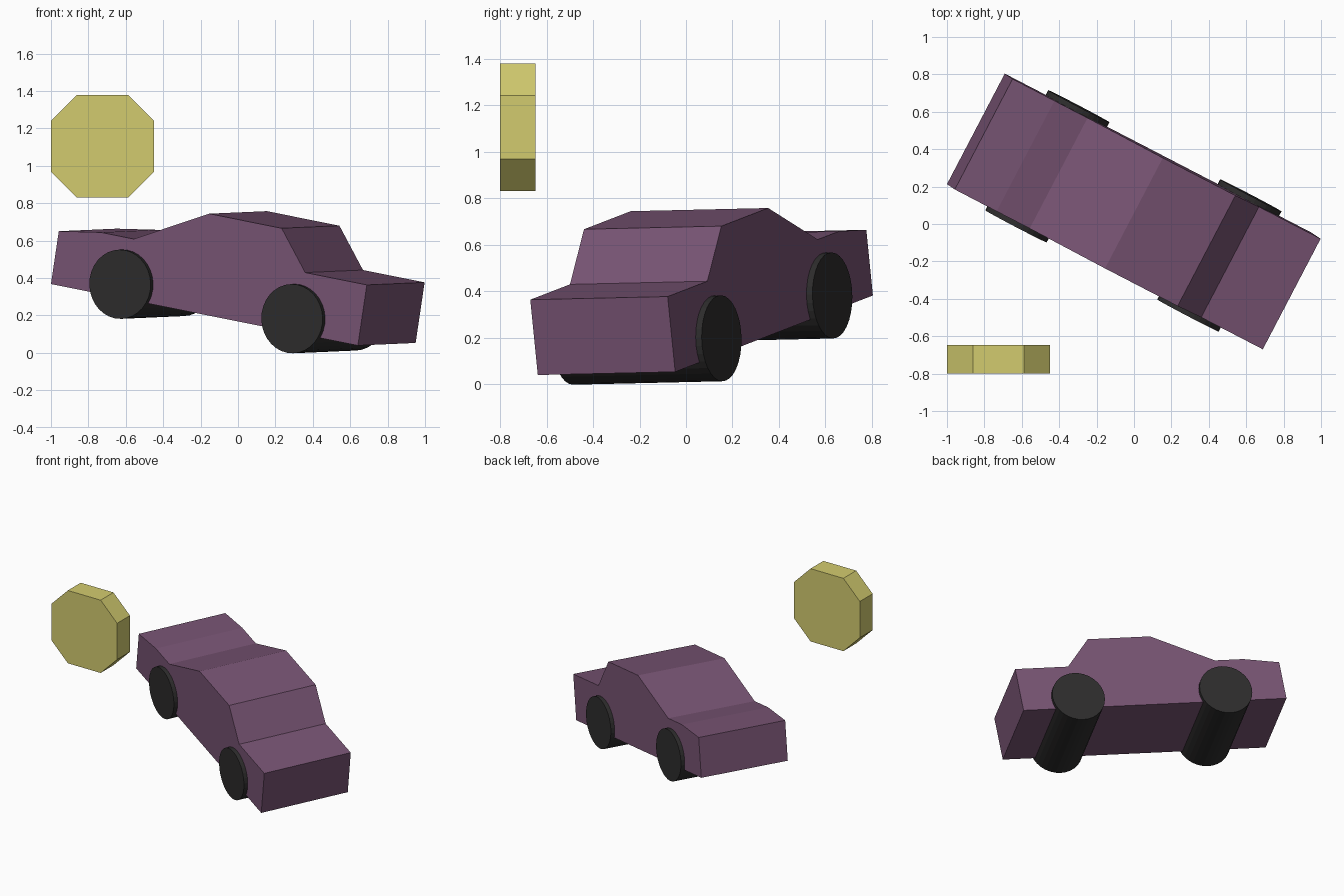
import bpy, bmesh, math
from mathutils import Matrix, Vector

if "Cube" in bpy.data.objects:
    bpy.data.objects.remove(bpy.data.objects["Cube"])


def material(name, rgb):
    m = bpy.data.materials.new(name)
    m.diffuse_color = (*rgb, 1)
    m.use_nodes = True
    m.node_tree.nodes["Principled BSDF"].inputs["Base Color"].default_value = m.diffuse_color
    return m


def extruded(name, profile, depth, frame, mat):
    """Prism from an (x, z) outline, extruded along local +y."""
    bm = bmesh.new()
    face = bm.faces.new([bm.verts.new((x, 0, z)) for x, z in profile])
    new = bmesh.ops.extrude_face_region(bm, geom=[face])["geom"]
    verts = [v for v in new if isinstance(v, bmesh.types.BMVert)]
    bmesh.ops.translate(bm, vec=(0, depth, 0), verts=verts)
    bmesh.ops.recalc_face_normals(bm, faces=bm.faces)
    me = bpy.data.meshes.new(name)
    bm.to_mesh(me)
    bm.free()
    me.materials.append(mat)
    ob = bpy.data.objects.new(name, me)
    bpy.context.collection.objects.link(ob)
    ob.matrix_world = frame
    return ob


purple = material("purple", (0.188, 0.089, 0.174))
black = material("black", (0.027, 0.026, 0.026))
yellow = material("yellow", (0.65, 0.60, 0.159))

# Tilted car frame: x along the length, y across the width, z up through the roof
along = Vector((0.874, -0.453, -0.175)).normalized()
up = along.cross(Vector((0.465, 0.885, 0.020))).normalized()
across = up.cross(along)
car = Matrix((along, across, up)).transposed().to_4x4()
car.translation = (-1.0, 0.213, 0.368)

# Car body: one side outline with boot, cabin and bonnet
WIDTH = 0.667
outline = [(0, 0), (0, 0.287), (0.25, 0.325), (0.452, 0.325), (0.877, 0.538),
           (1.321, 0.538), (1.50, 0.329), (1.877, 0.329), (1.877, 0)]
extruded("car_body", outline, WIDTH, car, purple)

# Wheel pairs: full-width rollers protruding on both sides
R, OVER = 0.185, 0.029
for name, x in (("rear_wheels", 0.425), ("front_wheels", 1.477)):
    circle = [(R * math.cos(a), R * math.sin(a))
              for a in (math.tau * i / 32 for i in range(32))]
    extruded(name, circle, WIDTH + 2 * OVER,
             car @ Matrix.Translation((x, -OVER, 0.075)), black)

# Octagonal badge floating beside the car
H, C = 0.275, 0.138
octagon = [(H, H - C), (H - C, H), (C - H, H), (-H, H - C),
           (-H, C - H), (C - H, -H), (H - C, -H), (H, C - H)]
extruded("octagon_badge", octagon, 0.153,
         Matrix.Translation((-0.725, -0.80, 1.105)), yellow)
